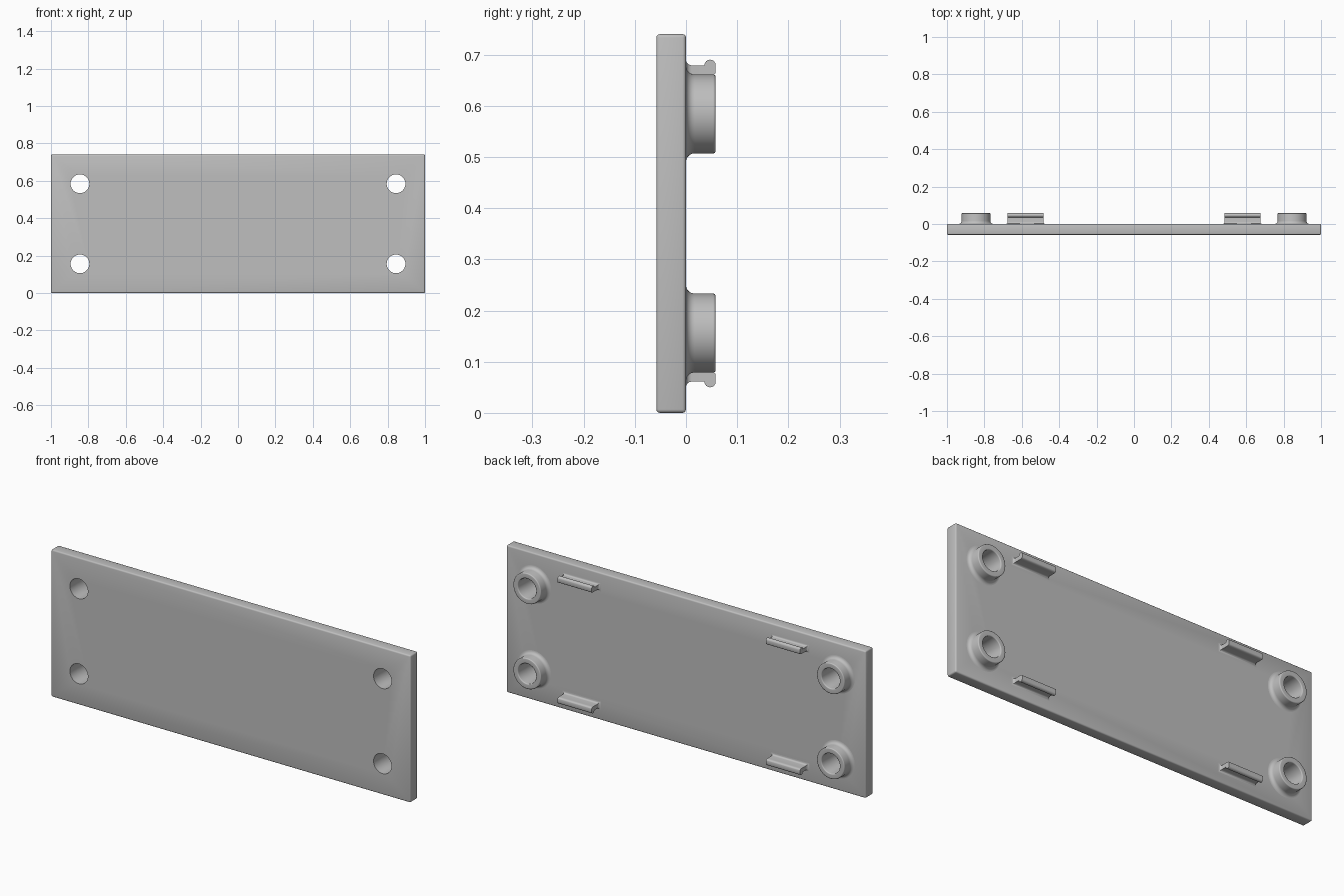
import bpy, bmesh, math

cube = bpy.data.objects.get("Cube")
if cube:
    bpy.data.objects.remove(cube, do_unlink=True)

HEIGHT, THICK = 0.74, 0.058
MID = HEIGHT / 2
HOLE_X, HOLE_Z, HOLE_R = 0.845, 0.214, 0.05
SEGMENTS = 64

grey = bpy.data.materials.new("plain grey")
grey.use_nodes = True
colour = (0.52, 0.52, 0.52, 1)
grey.diffuse_color = colour
grey.node_tree.nodes["Principled BSDF"].inputs["Base Color"].default_value = colour


def arc(cx, cy, r, start, end, steps=6):
    """Points along a circular arc, angles in degrees."""
    angles = [math.radians(start + (end - start) * i / steps) for i in range(steps + 1)]
    return [(cx + r * math.cos(a), cy + r * math.sin(a)) for a in angles]


def loft(name, loops, caps=False):
    """Skin a stack of equal-length closed loops."""
    bm = bmesh.new()
    rings = [[bm.verts.new(p) for p in loop] for loop in loops]
    for a, b in zip(rings, rings[1:]):
        for i in range(len(a)):
            j = (i + 1) % len(a)
            bm.faces.new((a[i], a[j], b[j], b[i]))
    if caps:
        bm.faces.new(rings[0])
        bm.faces.new(rings[-1])
    bmesh.ops.recalc_face_normals(bm, faces=bm.faces)
    mesh = bpy.data.meshes.new(name)
    bm.to_mesh(mesh)
    bm.free()
    obj = bpy.data.objects.new(name, mesh)
    bpy.context.collection.objects.link(obj)
    return finish(obj)


def activate(obj):
    bpy.ops.object.select_all(action="DESELECT")
    obj.select_set(True)
    bpy.context.view_layer.objects.active = obj


def finish(obj):
    obj.data.materials.clear()
    obj.data.materials.append(grey)
    activate(obj)
    bpy.ops.object.shade_smooth_by_angle(angle=math.radians(35))
    return obj


corners = [(side, level) for side in (-1, 1) for level in (-1, 1)]
names = {(-1, -1): "lower_right", (-1, 1): "upper_right",
         (1, -1): "lower_left", (1, 1): "upper_left"}

# Plate with softened edges
bpy.ops.mesh.primitive_cube_add(size=1, location=(0, -THICK / 2, MID))
plate = bpy.context.object
plate.name = "plate"
plate.scale = (2, THICK, HEIGHT)
bpy.ops.object.transform_apply(location=False, rotation=False, scale=True)
bevel = plate.modifiers.new("soft_edges", "BEVEL")
bevel.width, bevel.segments = 0.007, 3
bpy.ops.object.modifier_apply(modifier=bevel.name)

# Bolt holes through the plate
for side, level in corners:
    bpy.ops.mesh.primitive_cylinder_add(
        vertices=SEGMENTS, radius=HOLE_R, depth=1,
        location=(side * HOLE_X, 0, MID + level * HOLE_Z),
        rotation=(math.pi / 2, 0, 0))
    cutter = bpy.context.object
    cutter.hide_render = True
    activate(plate)
    cut = plate.modifiers.new("hole", "BOOLEAN")
    cut.operation, cut.solver, cut.object = "DIFFERENCE", "EXACT", cutter
    bpy.ops.object.modifier_apply(modifier=cut.name)
    bpy.data.objects.remove(cutter, do_unlink=True)
finish(plate)

# Bosses: filleted foot, rounded rim, open bore
boss_profile = (arc(0.094, 0.017, 0.017, 270, 180)
                + arc(0.072, 0.053, 0.005, 0, 90)
                + arc(0.055, 0.053, 0.005, 90, 180)
                + [(HOLE_R, 0)])
for side, level in corners:
    loops = []
    for r, y in boss_profile:
        turn = [2 * math.pi * i / SEGMENTS for i in range(SEGMENTS)]
        loops.append([(side * HOLE_X + r * math.cos(a), y,
                       MID + level * HOLE_Z + r * math.sin(a)) for a in turn])
    loft(names[side, level] + "_boss", loops)

# Clips: filleted foot, straight stem, rounded lip facing outward
CLIP_X, HALF = 0.58, 0.095
INNER, OUTER = 0.288, 0.309
foot = [(y, INNER - f, OUTER + f, HALF + f)
        for f, y in arc(0.011, 0.011, 0.011, 270, 180)]
lip = [(y, INNER, z, HALF) for z, y in arc(OUTER, 0.047, 0.011, -90, 0)]
crown = [(y, INNER + 0.008 * (1 - math.sqrt(max(0, 1 - ((y - 0.047) / 0.011) ** 2))), z, HALF)
         for z, y in arc(OUTER, 0.047, 0.011, 0, 80)]
for side, level in corners:
    loops = []
    for y, low, high, half in foot + lip + crown[1:]:
        x0, x1 = side * CLIP_X - half, side * CLIP_X + half
        z0, z1 = MID + level * low, MID + level * high
        loops.append([(x0, y, z0), (x1, y, z0), (x1, y, z1), (x0, y, z1)])
    loft(names[side, level] + "_clip", loops, caps=True)
